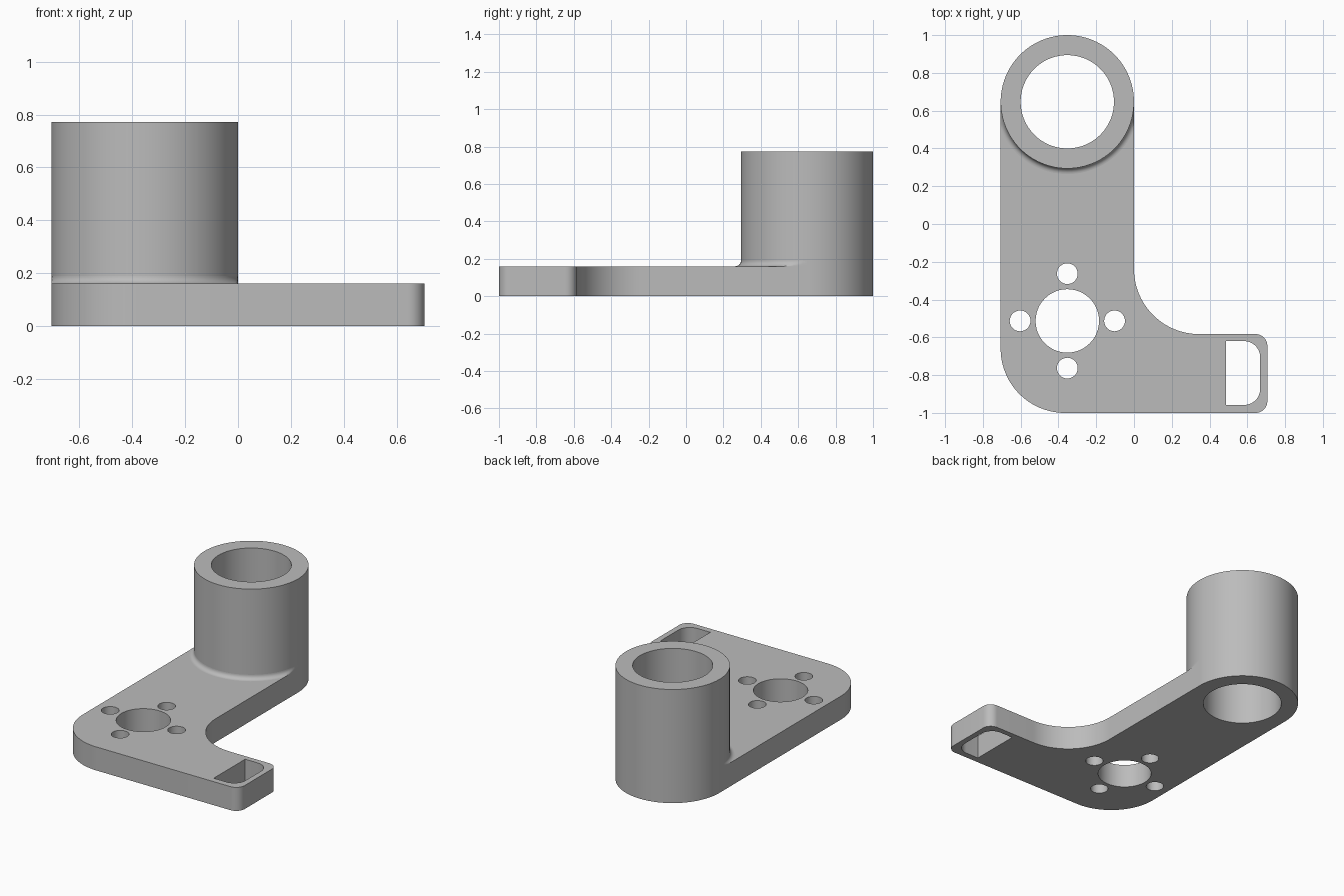
import bpy, bmesh
from math import pi, cos, sin, radians

if "Cube" in bpy.data.objects:
    bpy.data.objects.remove(bpy.data.objects["Cube"], do_unlink=True)

R, BORE = 0.353, 0.247         # boss radii
CX, CY = -0.353, 0.647         # boss centre
THICK, HEIGHT, FILLET = 0.16, 0.773, 0.03
SEG = 96

grey = bpy.data.materials.new("machined grey")
grey.use_nodes = True
colour = (0.5, 0.5, 0.5, 1)
grey.diffuse_color = colour
grey.node_tree.nodes["Principled BSDF"].inputs["Base Color"].default_value = colour


def arc(cx, cy, r, start, end, n):
    """Points along an arc, angles in degrees."""
    angles = [radians(start + (end - start) * i / n) for i in range(n + 1)]
    return [(cx + r * cos(a), cy + r * sin(a)) for a in angles]


def circle(cx, cy, r, n=48):
    return arc(cx, cy, r, 0, 360, n)[:-1]


def finish(bm, name, recalc=True):
    if recalc:
        bmesh.ops.recalc_face_normals(bm, faces=bm.faces[:])
    mesh = bpy.data.meshes.new(name)
    bm.to_mesh(mesh)
    bm.free()
    mesh.materials.append(grey)
    ob = bpy.data.objects.new(name, mesh)
    bpy.context.collection.objects.link(ob)
    bpy.ops.object.select_all(action='DESELECT')
    ob.select_set(True)
    bpy.context.view_layer.objects.active = ob
    bpy.ops.object.shade_smooth_by_angle(angle=radians(30))


def extruded(name, loops, height):
    """Fill an outline with holes and extrude it upward."""
    bm = bmesh.new()
    for pts in loops:
        vs = [bm.verts.new((x, y, 0)) for x, y in pts]
        for a, b in zip(vs, vs[1:] + vs[:1]):
            bm.edges.new((a, b))
    bmesh.ops.triangle_fill(bm, use_beauty=True, edges=bm.edges[:])
    top = bmesh.ops.extrude_face_region(bm, geom=bm.faces[:], use_keep_orig=True)
    moved = [g for g in top["geom"] if isinstance(g, bmesh.types.BMVert)]
    bmesh.ops.translate(bm, verts=moved, vec=(0, 0, height))
    finish(bm, name)


# L-shaped base plate, ending against the boss
outline = (arc(-0.366, -0.66, 0.34, 180, 270, 24)
           + arc(0.644, -0.938, 0.062, -90, 0, 10)
           + arc(0.644, -0.645, 0.062, 0, 90, 10)
           + arc(0.345, -0.238, 0.345, 270, 180, 24)
           + arc(CX, CY, R, 0, -180, SEG // 2))
slot = ([(0.488, -0.958)] + arc(0.583, -0.873, 0.085, -90, 0, 10)
        + arc(0.583, -0.705, 0.085, 0, 90, 10) + [(0.488, -0.62)])
HX, HY = CX, -0.513
holes = [circle(HX, HY, 0.168)]
for dx, dy in ((1, 0), (0, 1), (-1, 0), (0, -1)):
    holes.append(circle(HX + 0.25 * dx, HY + 0.25 * dy, 0.055, 32))
extruded("base_plate", [outline, slot] + holes, THICK)

# Tall bored boss
bm = bmesh.new()
profile = [(R, 0), (R, HEIGHT), (BORE, HEIGHT), (BORE, 0)]
rings = [[bm.verts.new((x, y, z)) for x, y in circle(CX, CY, r, SEG)] for r, z in profile]
for ring, nxt in zip(rings, rings[1:] + rings[:1]):
    for i in range(SEG):
        j = (i + 1) % SEG
        bm.faces.new((ring[i], ring[j], nxt[j], nxt[i]))
finish(bm, "boss")

# Concave fillet on the front half of the boss, trimmed at the plate edges
bm = bmesh.new()
STEPS = 8
columns = []
for i in range(SEG // 2 + 1):
    a = pi + pi * i / (SEG // 2)
    column = []
    for k in range(STEPS + 1):
        t = pi / 2 * k / STEPS
        r = min(R + FILLET * (1 - cos(t)), R / max(abs(cos(a)), 0.01))
        z = THICK + FILLET * (1 - sin(t))
        column.append(bm.verts.new((CX + r * cos(a), CY + r * sin(a), z)))
    columns.append(column)
for c, d in zip(columns, columns[1:]):
    for k in range(STEPS):
        bm.faces.new((c[k], c[k + 1], d[k + 1], d[k]))
finish(bm, "boss_fillet", recalc=False)
